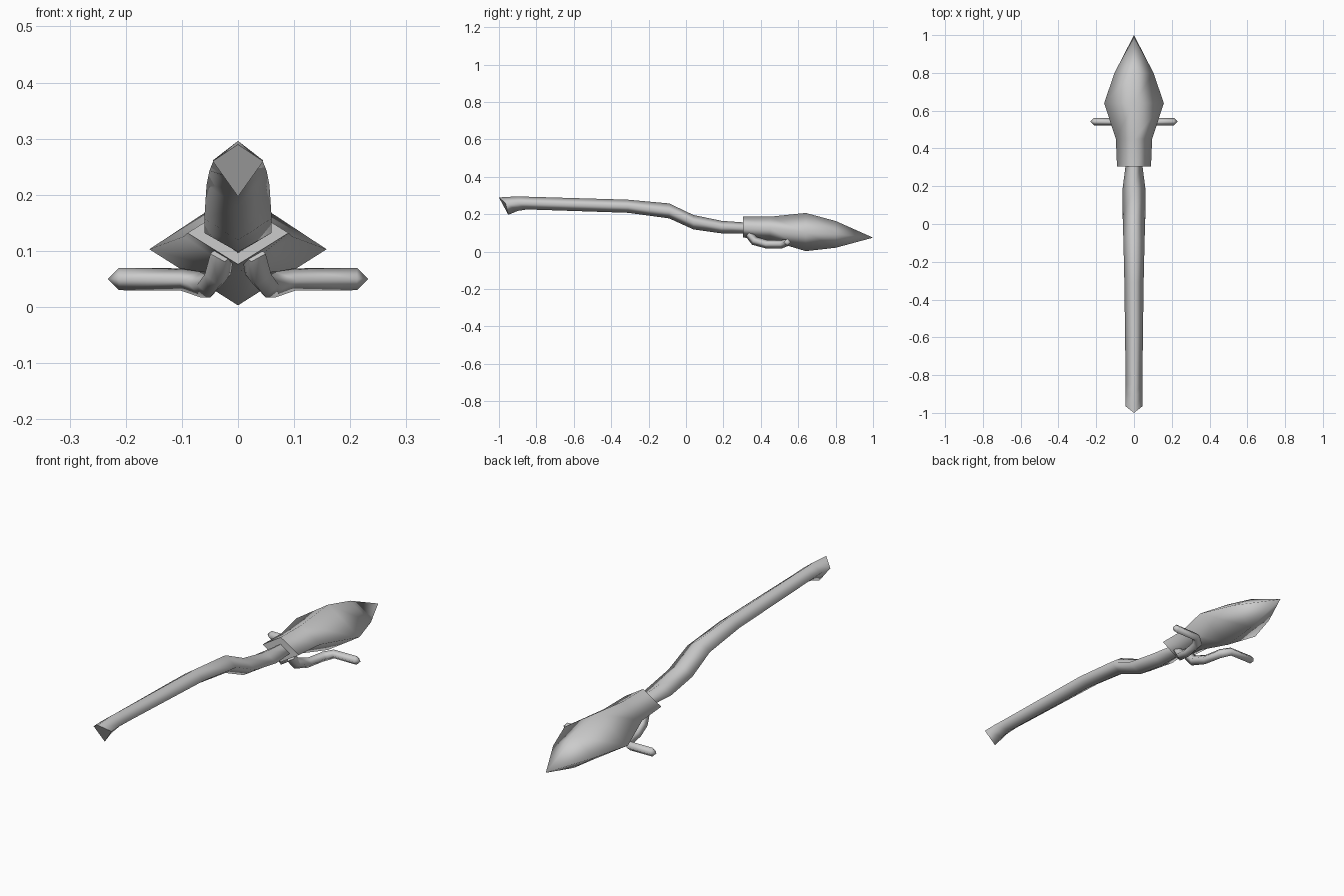
import bpy, bmesh
from mathutils import Vector

if "Cube" in bpy.data.objects:
    bpy.data.objects.remove(bpy.data.objects["Cube"])


def skin(name, rings):
    """Join four-point rings into a smooth tube with flat ends."""
    bm = bmesh.new()
    loops = [[bm.verts.new(p) for p in r] for r in rings]
    for a, b in zip(loops, loops[1:]):
        for i in range(4):
            j = (i + 1) % 4
            bm.faces.new((a[i], a[j], b[j], b[i])).smooth = True
    for end in (loops[0], loops[-1]):
        cap = bm.faces.new(end)
        for e in cap.edges:
            e.smooth = False
    bmesh.ops.remove_doubles(bm, verts=bm.verts[:], dist=0.0005)
    bmesh.ops.recalc_face_normals(bm, faces=bm.faces[:])
    mesh = bpy.data.meshes.new(name)
    bm.to_mesh(mesh)
    bm.free()
    ob = bpy.data.objects.new(name, mesh)
    bpy.context.collection.objects.link(ob)
    return ob


def diamond(y, half_width, top, side, bottom):
    return [(0, y, top), (half_width, y, side), (0, y, bottom), (-half_width, y, side)]


# handle: slanted front end, then a gently bent diamond bar
front_end = [(0, -1.0, 0.29), (0.045, -0.965, 0.26), (0, -0.95, 0.197), (-0.045, -0.965, 0.26)]
handle = [front_end] + [diamond(*r) for r in (
    (-0.90, 0.044, 0.296, 0.262, 0.218),
    (-0.85, 0.044, 0.294, 0.26, 0.226),
    (-0.31, 0.051, 0.278, 0.243, 0.208),
    (-0.09, 0.056, 0.258, 0.218, 0.178),
    (0.04, 0.06, 0.196, 0.158, 0.119),
    (0.19, 0.06, 0.165, 0.132, 0.098),
    (0.33, 0.042, 0.155, 0.126, 0.096))]
skin("handle", handle)

# bristle head with its collar
skin("bristle_head", [diamond(*r) for r in (
    (0.305, 0.09, 0.188, 0.132, 0.076),
    (0.45, 0.096, 0.187, 0.126, 0.06),
    (0.64, 0.158, 0.207, 0.103, 0.003),
    (0.80, 0.103, 0.164, 0.094, 0.021),
    (1.0, 0.0, 0.075, 0.075, 0.075))])

# foot rests: bent bars below the collar, mirrored
path = [((0.028, 0.335, 0.095), 0.022), ((0.036, 0.365, 0.058), 0.024),
        ((0.05, 0.43, 0.04), 0.023), ((0.066, 0.51, 0.04), 0.023),
        ((0.1, 0.542, 0.049), 0.02), ((0.212, 0.542, 0.05), 0.02),
        ((0.232, 0.542, 0.05), 0.0)]
pts = [Vector(p) for p, _ in path]
rings = []
for i, (p, r) in enumerate(path):
    t = (pts[min(i + 1, len(pts) - 1)] - pts[max(i - 1, 0)]).normalized()
    side = t.cross(Vector((0, 0, 1))).normalized()
    up = side.cross(t)
    rings.append([pts[i] + d * r for d in (up, side, -up, -side)])
rests = skin("foot_rests", rings)
rests.modifiers.new("mirror", 'MIRROR')
